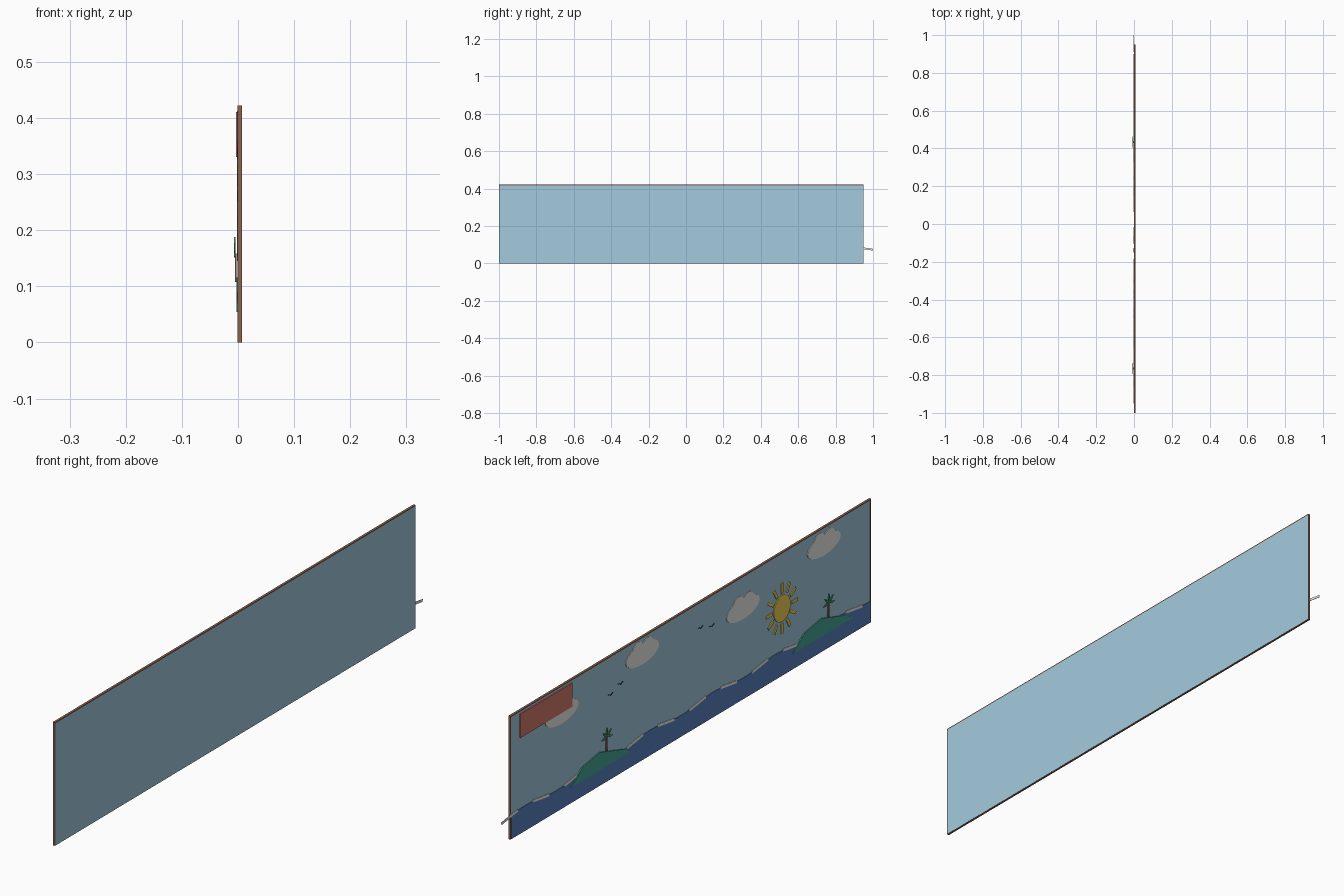
import bpy, bmesh
from math import sin, cos, pi, radians, sqrt

if "Cube" in bpy.data.objects:
    bpy.data.objects.remove(bpy.data.objects["Cube"])


def material(name, rgb):
    m = bpy.data.materials.new(name)
    m.diffuse_color = (*rgb, 1)
    m.use_nodes = True
    m.node_tree.nodes["Principled BSDF"].inputs["Base Color"].default_value = m.diffuse_color
    return m


SKY = material("sky_blue", (0.37, 0.60, 0.74))
SEA = material("sea_blue", (0.10, 0.22, 0.52))
WOOD = material("dark_wood", (0.26, 0.13, 0.08))
WHITE = material("cloud_white", (0.85, 0.85, 0.82))
YELLOW = material("sun_yellow", (0.90, 0.65, 0.10))
GREEN = material("island_green", (0.06, 0.38, 0.30))
LEAF = material("leaf_green", (0.08, 0.42, 0.20))
RED = material("banner_red", (0.68, 0.20, 0.14))
BLACK = material("bird_black", (0.05, 0.05, 0.05))


def plate(name, outlines, x0, x1, mat):
    """Extrude flat (y, z) outlines from x0 to x1 as one object."""
    bm = bmesh.new()
    for pts in outlines:
        face = bm.faces.new([bm.verts.new((x0, y, z)) for y, z in pts])
        ext = bmesh.ops.extrude_face_region(bm, geom=[face], use_keep_orig=True)
        verts = [g for g in ext["geom"] if isinstance(g, bmesh.types.BMVert)]
        bmesh.ops.translate(bm, verts=verts, vec=(x1 - x0, 0, 0))
    bmesh.ops.recalc_face_normals(bm, faces=bm.faces)
    me = bpy.data.meshes.new(name)
    bm.to_mesh(me)
    bm.free()
    me.materials.append(mat)
    ob = bpy.data.objects.new(name, me)
    bpy.context.collection.objects.link(ob)
    return ob


def rect(y0, y1, z0, z1):
    return [(y0, z0), (y1, z0), (y1, z1), (y0, z1)]


def bar(cy, cz, length, width, angle):
    """Rectangle centred at (cy, cz), turned by angle."""
    c, s = cos(angle), sin(angle)
    return [(cy + u * c - v * s, cz + u * s + v * c)
            for u, v in rect(-length / 2, length / 2, -width / 2, width / 2)]


Y0, Y1, H = -1.0, 0.95, 0.422

# Backing board and thin edge frame
plate("board", [rect(Y0 + .001, Y1 - .001, .001, H - .004)], 0.0005, 0.0075, SKY)
T = 0.004
plate("frame_top", [rect(Y0, Y1, H - T, H)], -0.0005, 0.0075, WOOD)
plate("frame_ends", [rect(Y0, Y0 + T, 0, H - T), rect(Y1 - T, Y1, 0, H - T)],
      -0.0005, 0.0072, WOOD)
plate("frame_bottom", [rect(Y0 + T, Y1 - T, 0, 0.001)], -0.0005, 0.0072, WOOD)

# Sea with a wavy top edge
STEP, FIRST = 0.1692, 0.955
N = 70
top = []
for i in range(N + 1):
    y = Y1 - T - (Y1 - Y0 - 2 * T) * i / N
    top.append((y, 0.08 + 0.007 * sin(pi * (FIRST - y) / STEP)))
plate("sea", [[(Y0 + T, 0.001), (Y1 - T, 0.001)] + top], -0.001, 0.0006, SEA)

# Foam strips, tilted alternately
plate("foam", [bar(FIRST - i * STEP, 0.08, 0.09, 0.009,
                   radians(-8 if i % 2 == 0 else 8)) for i in range(12)],
      -0.002, -0.0005, WHITE)


# Clouds: an ellipse with two bumps, traced as one outline
def cloud(cy, cz):
    pts = []
    for i in range(48):
        a = 2 * pi * i / 48
        c, s = cos(a), sin(a)
        r = 1 / sqrt((c / 0.09) ** 2 + (s / 0.036) ** 2)
        for by, bz, br in ((0.024, 0.018, 0.031), (-0.03, 0.016, 0.030)):
            d = c * by + s * bz
            disc = d * d - (by * by + bz * bz - br * br)
            if disc > 0:
                r = max(r, d + sqrt(disc))
        pts.append((cy + r * c, cz + r * s))
    return pts


for i, (y, z) in enumerate([(.673, .328), (.237, .364), (-.307, .311), (-.745, .362)]):
    plate(f"cloud_{i + 1}", [cloud(y, z)], -0.0015, 0.0006, WHITE)

# Sun disc and rays
SY, SZ = -0.518, 0.231
plate("sun", [[(SY + .045 * cos(2 * pi * i / 32), SZ + .045 * sin(2 * pi * i / 32))
               for i in range(32)]], -0.002, 0.0006, YELLOW)
plate("sun_rays", [bar(SY + .069 * cos(pi * i / 6), SZ + .069 * sin(pi * i / 6),
                       0.034, 0.011, pi * i / 6) for i in range(12)],
      -0.002, 0.0006, YELLOW)

# Birds: two short wings each
for i, (y, z) in enumerate([(.408, .288), (.354, .305), (-.079, .331), (-.139, .314)]):
    plate(f"bird_{i + 1}", [bar(y + s * .006, z + .002, 0.014, 0.003, s * radians(25))
                            for s in (-1, 1)], -0.0015, 0.0006, BLACK)

# Plain red banner in the upper corner
plate("banner", [rect(0.62, 0.90, 0.33, 0.411)], -0.0035, 0.0006, RED)

# Islands, each with a palm tree
for i, cy in enumerate((0.46, -0.74)):
    hill = [(.165, .055), (.105, .101), (.01, .116), (-.115, .079), (-.165, .054)]
    plate(f"island_{i + 1}", [[(cy + y, z) for y, z in hill]], -0.003, 0.0006, GREEN)
    ty, tz = cy - 0.025, 0.158
    plate(f"palm_trunk_{i + 1}", [[(ty - .005, .108), (ty + .005, .108),
                                   (ty + .003, tz), (ty - .003, tz)]],
          -0.005, -0.0025, WOOD)
    leaves = []
    for deg in (-10, 40, 90, 140, 190):
        a = radians(deg)
        c, s = cos(a), sin(a)
        leaves.append([(ty + u * c - v * s, tz + u * s + v * c)
                       for u, v in ((0, 0), (.014, -.004), (.03, 0), (.014, .004))])
    plate(f"palm_leaves_{i + 1}", leaves, -0.0075, -0.0045, LEAF)
